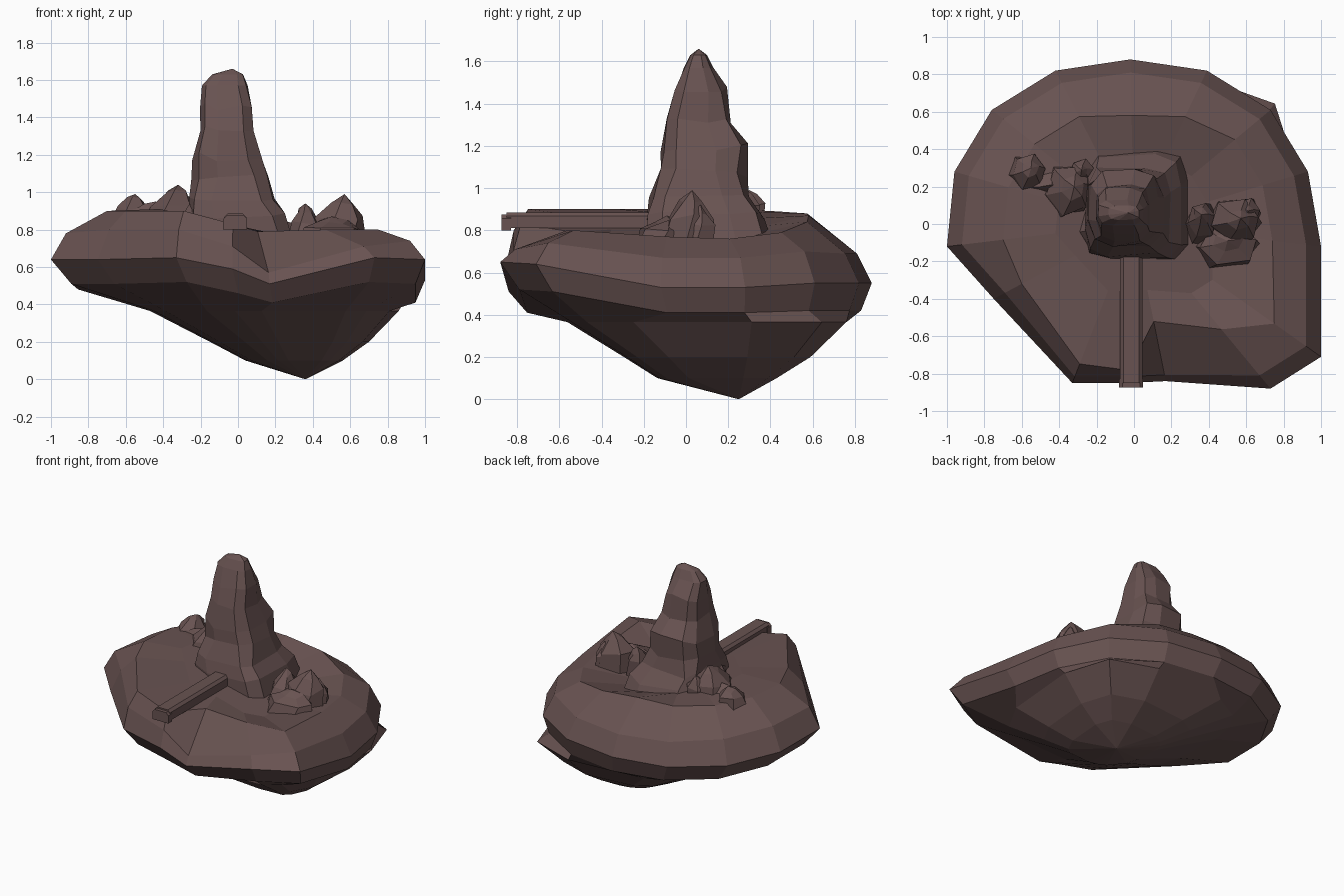
import bpy, bmesh, math, random
from mathutils import Vector

stone = bpy.data.materials.new("stone")
stone.diffuse_color = (0.14, 0.086, 0.083, 1)


def finish(name, bm):
    bmesh.ops.recalc_face_normals(bm, faces=bm.faces)
    mesh = bpy.data.meshes.new(name)
    bm.to_mesh(mesh)
    bm.free()
    mesh.materials.append(stone)
    obj = bpy.data.objects.new(name, mesh)
    bpy.context.collection.objects.link(obj)
    return obj


def loft(name, rings, start=None, end=None):
    """Skin a stack of equal rings; close each end with a tip or a flat cap."""
    bm = bmesh.new()
    loops = [[bm.verts.new(p) for p in ring] for ring in rings]
    n = len(loops[0])
    for a, b in zip(loops, loops[1:]):
        for i in range(n):
            j = (i + 1) % n
            bm.faces.new((a[i], a[j], b[j], b[i]))
    for loop, tip in ((loops[0], start), (loops[-1], end)):
        if tip is None:
            bm.faces.new(loop)
        else:
            t = bm.verts.new(tip)
            for i in range(n):
                bm.faces.new((loop[i], loop[(i + 1) % n], t))
    return finish(name, bm)


def spow(v, p):
    return math.copysign(abs(v) ** p, v)


# Floating island: rim x, y, heights of rim, bevel, plateau, plateau inset
rim = [
    (1.00, -0.12, 0.53, 0.67, 0.77, 0.74), (0.93, 0.28, 0.53, 0.67, 0.76, 0.74),
    (0.73, 0.61, 0.55, 0.70, 0.79, 0.74), (0.39, 0.82, 0.55, 0.69, 0.84, 0.70),
    (-0.02, 0.88, 0.55, 0.69, 0.87, 0.66), (-0.42, 0.82, 0.56, 0.71, 0.88, 0.70),
    (-0.76, 0.61, 0.58, 0.74, 0.89, 0.70), (-0.96, 0.28, 0.61, 0.77, 0.90, 0.70),
    (-1.00, -0.12, 0.64, 0.78, 0.90, 0.70), (-0.75, -0.40, 0.64, 0.80, 0.90, 0.80),
    (-0.33, -0.85, 0.65, 0.80, 0.90, 0.88), (-0.03, -0.85, 0.59, 0.71, 0.83, 0.92),
    (0.17, -0.84, 0.51, 0.57, 0.79, 0.62), (0.73, -0.88, 0.65, 0.71, 0.80, 0.64),
    (1.00, -0.71, 0.64, 0.74, 0.80, 0.75),
]
apex = Vector((0.36, 0.25, 0))


def belly(z, x0, x1, y0, y1):
    """Squarish underside ring around the apex, reaching the given extents."""
    ring = []
    for p in rim:
        a = math.atan2(p[1] - apex.y, p[0] - apex.x)
        c, s = spow(math.cos(a), 0.72), spow(math.sin(a), 0.72)
        ring.append((apex.x + c * (x1 - apex.x if c > 0 else apex.x - x0),
                     apex.y + s * (y1 - apex.y if s > 0 else apex.y - y0), z))
    return ring


rings = [belly(0.10, 0.04, 0.56, -0.14, 0.43),
         belly(0.20, -0.15, 0.70, -0.30, 0.59),
         belly(0.365, -0.47, 0.86, -0.57, 0.76),
         [(apex.x + (p[0] - apex.x) * 0.92, apex.y + (p[1] - apex.y) * 0.92,
           max(p[2] - 0.13, 0.41)) for p in rim],
         [p[:3] for p in rim],
         [(x * b, y * b, zb) for x, y, zr, zb, zt, s in rim
          for b in [0.96 if s > 0.85 or zb < 0.6 else 0.92]],
         [(x * s, y * s, zt) for x, y, zr, zb, zt, s in rim],
         [(p[0] * 0.42, p[1] * 0.42, 0.82 - 0.09 * p[0]) for p in rim]]
loft("island", rings, start=apex, end=(0, 0.1, 0.82))

# Central spire: z, x range, y range of each uneven section, base squarer
sections = [
    (0.74, -0.28, 0.31, -0.20, 0.43), (0.87, -0.27, 0.26, -0.19, 0.37),
    (0.97, -0.27, 0.20, -0.17, 0.31), (1.07, -0.26, 0.17, -0.13, 0.29),
    (1.19, -0.25, 0.14, -0.13, 0.30), (1.33, -0.21, 0.09, -0.10, 0.22),
    (1.46, -0.21, 0.08, -0.06, 0.20), (1.57, -0.20, 0.05, -0.01, 0.13),
    (1.63, -0.14, 0.03, 0.02, 0.10)]
rng = random.Random(4)
spire = []
for z, x0, x1, y0, y1 in sections:
    ring = []
    power = 0.45 if z < 1.0 else 0.65
    for i in range(10):
        a = math.tau * i / 10 + 0.15
        k = rng.uniform(0.94, 1.03)
        ring.append(((x0 + x1 + spow(math.cos(a), power) * k * (x1 - x0)) / 2,
                     (y0 + y1 + spow(math.sin(a), power) * k * (y1 - y0)) / 2,
                     z + (rng.uniform(-0.025, 0.025) if z < 1.5 else 0)))
    spire.append(ring)
loft("spire", spire, end=(-0.03, 0.06, 1.66))


# Jagged rubble beside the spire
def rock(name, x, y, rx, ry, base, peak, lean=(0, 0), seed=0):
    r = random.Random(seed)
    rings = []
    for t, k in ((0, 1.0), (0.5, 0.85), (0.8, 0.42)):
        ring = []
        for i in range(6):
            a = math.tau * (i + 0.4 * t) / 6
            q = k * r.uniform(0.85, 1.12)
            ring.append((x + lean[0] * t + rx * q * math.cos(a),
                         y + lean[1] * t + ry * q * math.sin(a),
                         base + (peak - base) * t + r.uniform(-0.015, 0.015)))
        rings.append(ring)
    loft(name, rings, end=(x + lean[0], y + lean[1], peak))


rubble = [
    # right heap
    (0.53, 0.00, 0.16, 0.14, 0.74, 0.99, (0.04, 0.03)),
    (0.36, 0.00, 0.10, 0.12, 0.74, 0.94, (0.0, 0.05)),
    (0.50, -0.12, 0.20, 0.13, 0.73, 0.87, (0.0, 0.03)),
    (0.59, 0.05, 0.10, 0.09, 0.74, 0.92, (0.02, 0.02)),
    # left heap
    (-0.35, 0.17, 0.15, 0.16, 0.82, 1.04, (0.03, 0.03)),
    (-0.47, 0.21, 0.14, 0.08, 0.82, 0.95, (0.03, 0.0)),
    (-0.58, 0.26, 0.11, 0.11, 0.84, 0.99, (0.03, 0.04)),
    (-0.28, 0.27, 0.08, 0.08, 0.82, 0.99, (0.0, 0.02)),
    # skirt against the spire
    (-0.22, -0.03, 0.11, 0.14, 0.78, 1.00, (0.03, 0.02)),
    (0.18, -0.07, 0.10, 0.12, 0.74, 0.97, (-0.04, 0.03)),
]
for i, args in enumerate(rubble):
    rock(f"rock_{i + 1}", *args, seed=i + 11)


# Beam running from the spire to the front edge, with a thicker end
def beam(name, y0, y1, half, z0, z1):
    c, cx = 0.018, -0.015
    prof = [(-half, z0), (half, z0), (half, z1 - c),
            (half - c, z1), (c - half, z1), (-half, z1 - c)]
    loft(name, [[(cx + x, y, z) for x, z in prof] for y in (y0, y1)])


beam("beam", -0.85, -0.10, 0.060, 0.81, 0.885)
beam("beam_end", -0.875, -0.83, 0.064, 0.80, 0.875)
